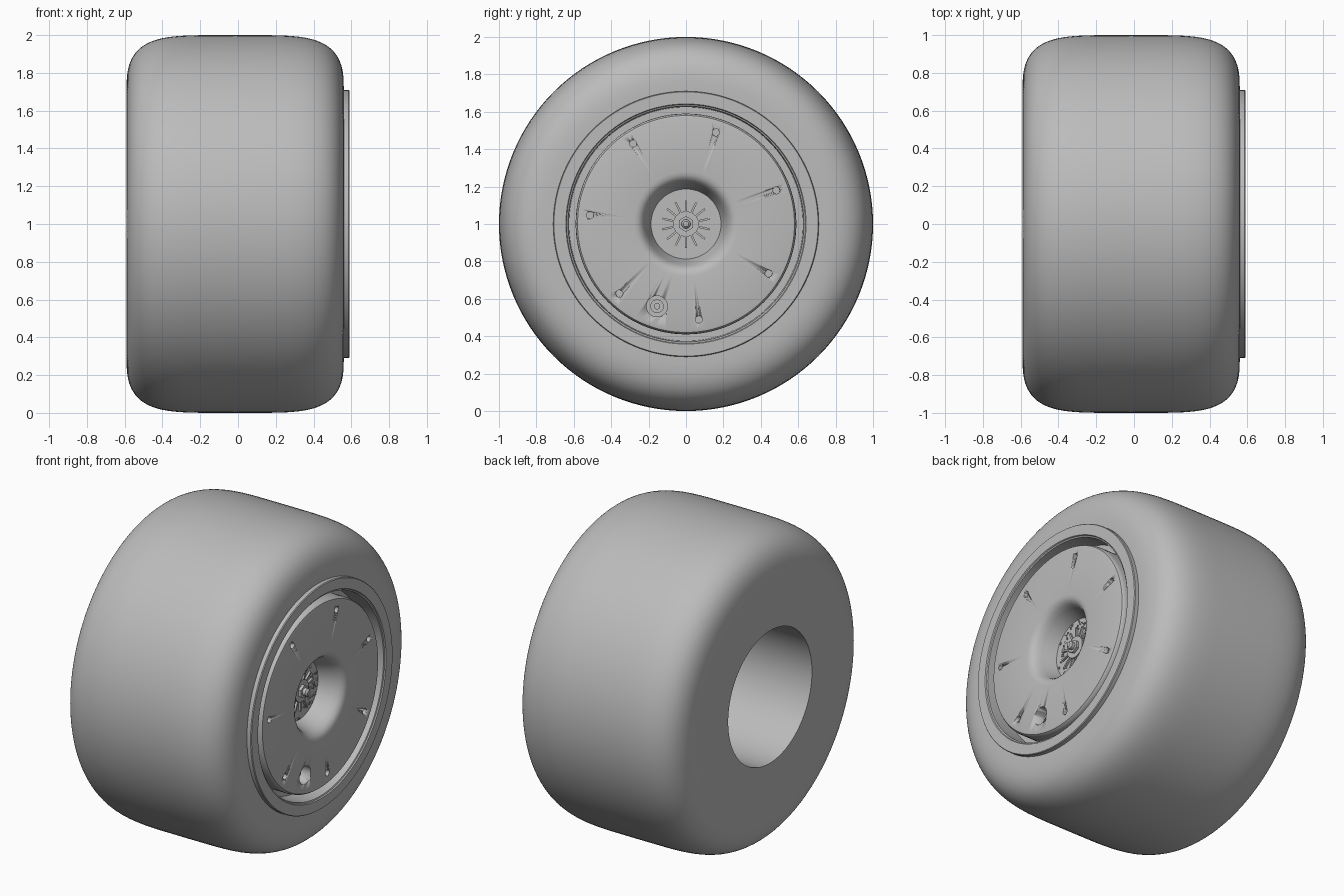
import bpy, bmesh, math, random
from mathutils import Matrix, Vector

random.seed(4)
if "Cube" in bpy.data.objects:
    bpy.data.objects.remove(bpy.data.objects["Cube"])

grey = bpy.data.materials.new("plain grey")
grey.use_nodes = True
COLOUR = (0.5, 0.5, 0.5, 1)
grey.diffuse_color = COLOUR
grey.node_tree.nodes["Principled BSDF"].inputs["Base Color"].default_value = COLOUR


def finish(name, bm, angle=35):
    bmesh.ops.recalc_face_normals(bm, faces=bm.faces)
    mesh = bpy.data.meshes.new(name)
    bm.to_mesh(mesh)
    bm.free()
    mesh.materials.append(grey)
    obj = bpy.data.objects.new(name, mesh)
    bpy.context.collection.objects.link(obj)
    bpy.ops.object.select_all(action="DESELECT")
    obj.select_set(True)
    bpy.context.view_layer.objects.active = obj
    bpy.ops.object.shade_smooth_by_angle(angle=math.radians(angle))
    return obj


def revolve(name, profile, closed=True, steps=128, y=0, z=1):
    """Turn a profile of (x, radius) points around the wheel axis."""
    bm = bmesh.new()
    verts = [bm.verts.new((x, 0, r)) for x, r in profile]
    edges = [bm.edges.new(pair) for pair in zip(verts, verts[1:])]
    if closed:
        edges.append(bm.edges.new((verts[-1], verts[0])))
    bmesh.ops.spin(bm, geom=verts + edges, axis=(1, 0, 0), cent=(0, 0, 0),
                   angle=math.tau, steps=steps)
    bmesh.ops.remove_doubles(bm, verts=bm.verts, dist=0.0001)
    bmesh.ops.translate(bm, verts=bm.verts, vec=(0, y, z))
    return finish(name, bm)


def rod(name, x0, x1, radius, y=0, z=1, steps=32):
    return revolve(name, [(x0, 0), (x0, radius), (x1, radius), (x1, 0)], False, steps, y, z)


# Tyre: rounded shoulders on both sides, open bore at the inner side
MID, HALF, WALL = -0.015, 0.575, 0.72
shoulder = []
for i in range(49):
    t = math.pi * i / 48
    c, s = math.cos(t), math.sin(t)
    x = MID - HALF * math.copysign(abs(c) ** 0.42, c)
    shoulder.append((x, WALL + (1 - WALL) * s ** 0.75))
revolve("tyre", [(-0.59, 0.42)] + shoulder +
        [(0.56, 0.69), (0.45, 0.69), (0.45, 0.42)])

# Rim ring standing proud of the side wall
revolve("rim_ring", [(0.44, 0.71), (0.585, 0.71), (0.59, 0.706), (0.59, 0.642),
                     (0.583, 0.638), (0.58, 0.63), (0.44, 0.625)])

# Wheel cover with a rounded edge and a deep central cup
cover = revolve("wheel_cover", [
    (0.38, 0), (0.38, 0.59), (0.55, 0.59), (0.567, 0.587), (0.577, 0.58),
    (0.58, 0.568), (0.58, 0.28), (0.577, 0.26), (0.568, 0.243), (0.55, 0.228),
    (0.52, 0.215), (0.43, 0.187), (0.43, 0)], closed=False)

# Bolt holes and valve well cut into the cover
BOLTS, BOLT_R = 7, 0.515
cutters = []
spots = []
for i in range(BOLTS):
    a = math.radians(20.5) + math.tau * i / BOLTS
    spots.append((BOLT_R * math.cos(a), 1 + BOLT_R * math.sin(a)))
    cutters.append(rod("bolt_hole_cutter", 0.555, 0.65, 0.019, *spots[-1]))
VALVE = (-0.155, 0.56)
cutters.append(rod("valve_well_cutter", 0.48, 0.65, 0.056, *VALVE))
for cutter in cutters:
    cutter.hide_render = True
    cutter.hide_set(True)
    mod = cover.modifiers.new("hole", "BOOLEAN")
    mod.object = cutter
    mod.operation = "DIFFERENCE"
    mod.solver = "EXACT"
bpy.context.view_layer.objects.active = cover
cover.select_set(True)
for mod in list(cover.modifiers):
    if mod.type == "BOOLEAN":
        bpy.ops.object.modifier_apply(modifier=mod.name)
for cutter in cutters:
    bpy.data.objects.remove(cutter)

# Valve: stepped collar and stem
rod("valve_collar", 0.47, 0.50, 0.036, *VALVE)
rod("valve_stem", 0.47, 0.54, 0.017, *VALVE)

# Hub: boss, nut and spindle in the cup
rod("hub_boss", 0.42, 0.45, 0.068)
rod("hub_nut", 0.42, 0.468, 0.042, steps=6)
revolve("spindle", [(0.42, 0), (0.42, 0.024), (0.488, 0.024),
                    (0.498, 0.014), (0.5, 0)], False, 24)

# Radial ribs around the boss
RIBS = 14
bm = bmesh.new()
for i in range(RIBS):
    turn = Matrix.Rotation(math.tau * i / RIBS, 4, "X")
    place = Matrix.Translation((0, 0, 1)) @ turn @ Matrix.Translation((0.433, 0, 0.092))
    bmesh.ops.create_cube(bm, size=1, matrix=place @ Matrix.Diagonal((0.02, 0.011, 0.075, 1)))
finish("hub_ribs", bm)

# Rough studs scattered over the cup floor
bm = bmesh.new()
for i in range(60):
    a, r = random.uniform(0, math.tau), random.uniform(0.12, 0.178)
    place = Matrix.Translation((0.43, r * math.cos(a), 1 + r * math.sin(a)))
    place = place @ Matrix.Rotation(random.uniform(0, math.pi), 4, "X")
    bmesh.ops.create_cube(bm, size=1, matrix=place @ Matrix.Diagonal((0.012, 0.007, 0.014, 1)))
finish("hub_studs", bm)
